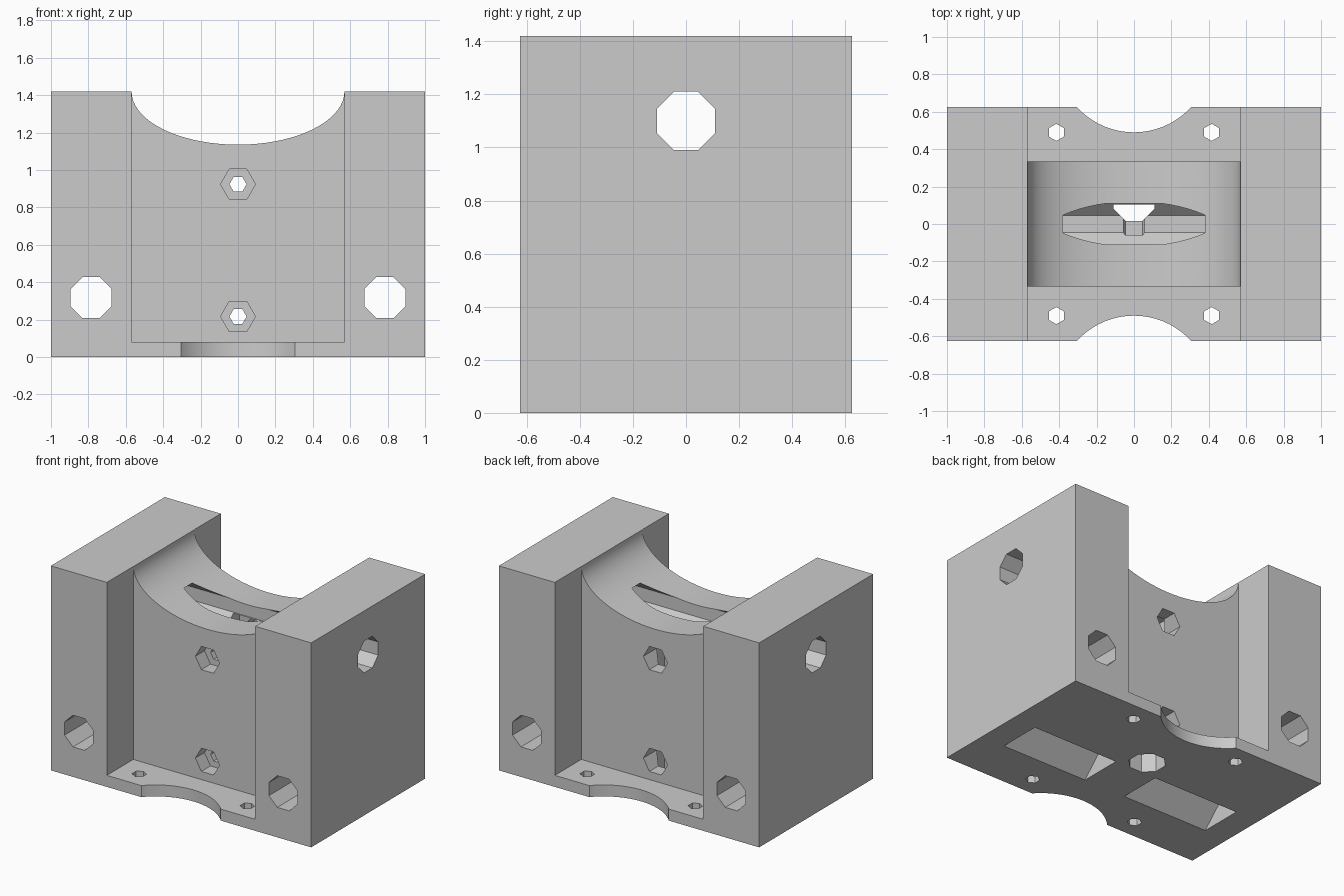
import bpy
import math
from mathutils import Matrix, Vector

cube = bpy.data.objects.get("Cube")
if cube:
    bpy.data.objects.remove(cube, do_unlink=True)

HALF_Y, HEIGHT = 0.625, 1.42
WEB = 0.335          # half thickness of the central web
RECESS = 0.57        # half width of the front and back recesses
PLATE = 0.08         # thickness of the base ledge

grey = bpy.data.materials.new("plain grey")
grey.use_nodes = True
grey.diffuse_color = (0.6, 0.6, 0.6, 1)
grey.node_tree.nodes["Principled BSDF"].inputs["Base Color"].default_value = (0.6, 0.6, 0.6, 1)


def box(name, lo, hi):
    lo, hi = Vector(lo), Vector(hi)
    bpy.ops.mesh.primitive_cube_add(size=1)
    ob = bpy.context.object
    ob.name = name
    size = hi - lo
    ob.data.transform(Matrix.Translation((lo + hi) / 2) @ Matrix.Diagonal((*size, 1)))
    return ob


def prism(name, axis, sides, radius, centre, length, turn=0, squash=1):
    """Prism along an axis; turn is the angle of its first corner from local x."""
    bpy.ops.mesh.primitive_cylinder_add(vertices=sides, radius=radius, depth=length)
    ob = bpy.context.object
    ob.name = name
    # the first corner of the primitive lies on +y
    m = Matrix.Rotation(math.radians(turn - 90), 4, 'Z')
    m = Matrix.Diagonal((1, squash, 1, 1)) @ m
    if axis == 'Y':
        m = Matrix.Rotation(math.pi / 2, 4, 'X') @ m
    elif axis == 'X':
        m = Matrix.Rotation(math.pi / 2, 4, 'Y') @ m
    ob.data.transform(Matrix.Translation(centre) @ m)
    return ob


body = box("bearing_block", (-1, -HALF_Y, 0), (1, HALF_Y, HEIGHT))


def cut(cutter):
    cutter.hide_render = True
    mod = body.modifiers.new("cut", 'BOOLEAN')
    mod.operation = 'DIFFERENCE'
    mod.solver = 'EXACT'
    mod.object = cutter
    bpy.ops.object.select_all(action='DESELECT')
    bpy.context.view_layer.objects.active = body
    body.select_set(True)
    bpy.ops.object.modifier_apply(modifier=mod.name)
    bpy.data.objects.remove(cutter, do_unlink=True)


# Elliptical saddle across the top
cut(prism("saddle", 'Y', 72, RECESS - 0.001, (0, 0, HEIGHT), 2, squash=0.5))

# Front and back recesses, with the scooped ledge and its screw holes
for s in (-1, 1):
    ys = sorted((s * WEB, s))
    cut(box("recess", (-RECESS, ys[0], PLATE), (RECESS, ys[1], 2)))
    cut(prism("ledge_scoop", 'Z', 64, 0.413, (0, s * 0.903, 0), 0.4))
    for x in (-0.415, 0.415):
        cut(prism("ledge_hole", 'Z', 6, 0.046, (x, s * 0.49, 0), 0.4, turn=90))

# Rod holes: two from front to back, one across, one upright
for x in (-0.785, 0.785):
    cut(prism("rod_hole", 'Y', 8, 0.119, (x, 0, 0.318), 2, turn=22.5))
cut(prism("cross_hole", 'X', 8, 0.119, (0, 0, 1.1), 3, turn=22.5))
cut(prism("upright_hole", 'Z', 8, 0.119, (0, 0.127, 0.45), 1.2, turn=22.5))

# Bolt holes with hexagonal nut pockets on both faces of the web
for z in (0.217, 0.924):
    cut(prism("bolt_hole", 'Y', 6, 0.046, (0, 0, z), 1))
    cut(prism("front_nut_pocket", 'Y', 6, 0.093, (0, -0.385, z), 0.3))
    cut(prism("back_nut_pocket", 'Y', 6, 0.093, (0, 0.2, z), 0.6))

# Sloping grooves underneath
for x in (-0.49, 0.49):
    cut(prism("groove", 'X', 4, 0.15, (x, -0.135, 0), 0.66))

body.data.materials.clear()
body.data.materials.append(grey)
for p in body.data.polygons:
    p.material_index = 0
bpy.ops.object.shade_smooth_by_angle(angle=math.radians(25))
